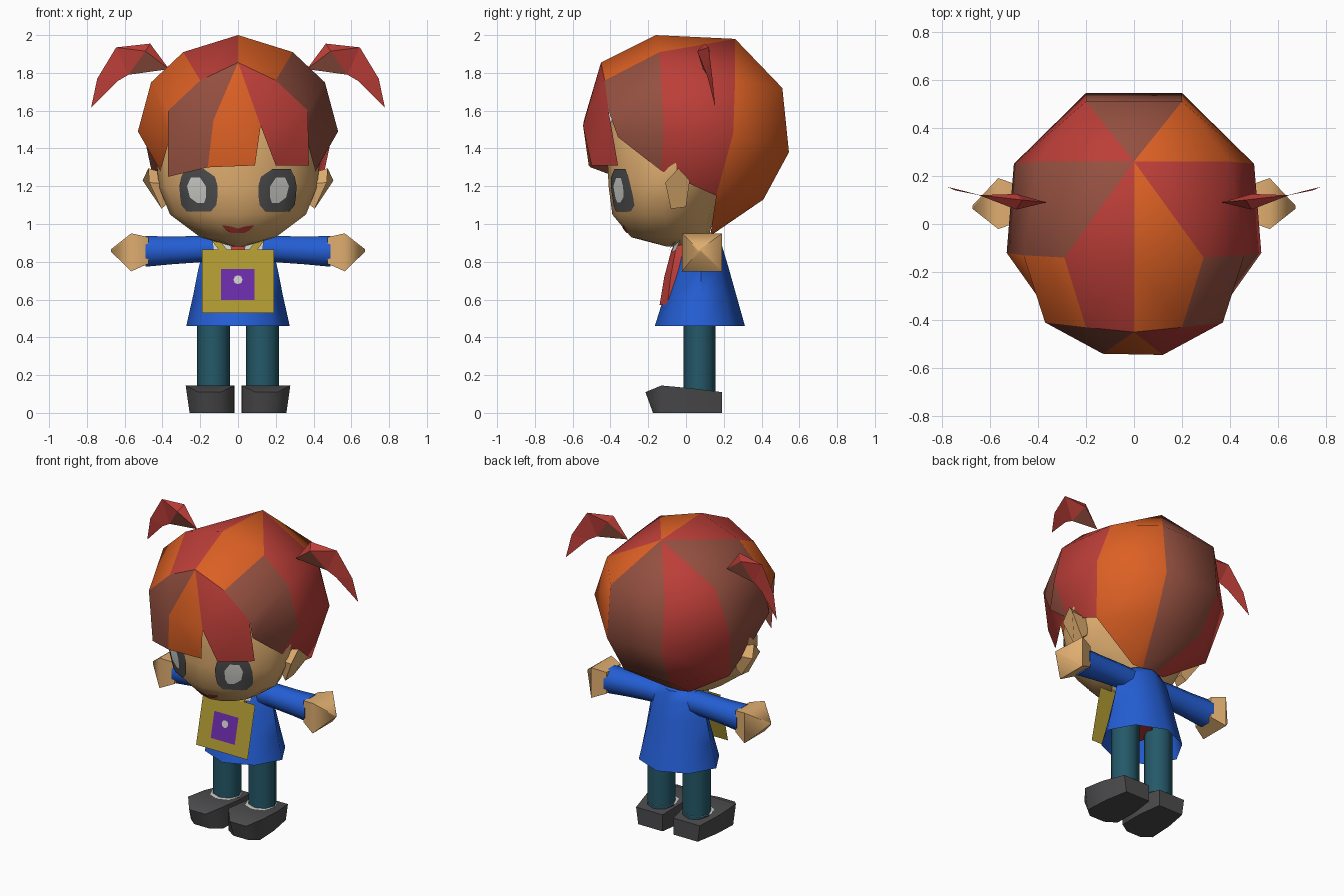
import bpy, bmesh, math
from mathutils import Vector
from mathutils.bvhtree import BVHTree

if "Cube" in bpy.data.objects:
    bpy.data.objects.remove(bpy.data.objects["Cube"])


def material(name, rgb):
    m = bpy.data.materials.new(name)
    m.diffuse_color = [(c / 255 / 12.92 if c < 11 else ((c / 255 + .055) / 1.055) ** 2.4) for c in rgb] + [1]
    m.use_nodes = True
    m.node_tree.nodes["Principled BSDF"].inputs["Base Color"].default_value = m.diffuse_color
    return m


ORANGE = material("orange hair", (220, 96, 36))
RED = material("red hair", (188, 62, 56))
BROWN = material("brown hair", (148, 80, 64))
SKIN = material("skin", (224, 174, 112))
BLUE = material("blue coat", (36, 94, 212))
GOLD = material("gold board", (174, 152, 50))
PURPLE = material("purple panel", (106, 44, 168))
TEAL = material("teal trousers", (36, 88, 104))
DARK = material("dark grey", (76, 76, 78))
LIGHT = material("light grey", (205, 205, 200))


def build(name, faces, mats, smooth=0, front=False):
    """faces: list of (material slot, corner points); shared corners are welded."""
    bm = bmesh.new()
    for slot, pts in faces:
        f = bm.faces.new([bm.verts.new(p) for p in pts])
        f.material_index = slot
    bmesh.ops.remove_doubles(bm, verts=bm.verts, dist=0.0005)
    bmesh.ops.recalc_face_normals(bm, faces=bm.faces)
    if front and sum(f.normal.y * f.calc_area() for f in bm.faces) > 0:
        bmesh.ops.reverse_faces(bm, faces=bm.faces)
    me = bpy.data.meshes.new(name)
    bm.to_mesh(me)
    bm.free()
    ob = bpy.data.objects.new(name, me)
    bpy.context.collection.objects.link(ob)
    for m in mats:
        me.materials.append(m)
    if smooth:
        bpy.context.view_layer.objects.active = ob
        ob.select_set(True)
        bpy.ops.object.shade_smooth_by_angle(angle=math.radians(smooth))
        ob.select_set(False)
    return ob


def loft(name, rings, mat, smooth=0, caps=(True, True)):
    faces = []
    for a, b in zip(rings, rings[1:]):
        n = len(a)
        faces += [(0, [a[i], a[(i + 1) % n], b[(i + 1) % n], b[i]]) for i in range(n)]
    faces += [(0, r) for r, c in ((rings[0], caps[0]), (rings[-1], caps[1])) if c]
    return build(name, faces, [mat], smooth)


def oval(cx, cy, z, rx, ry, n=12, power=2.0):
    pts = []
    for i in range(n):
        a = 2 * math.pi * i / n
        c, s = math.cos(a), math.sin(a)
        k = (abs(c) ** power + abs(s) ** power) ** (-1 / power)
        pts.append((cx + rx * c * k, cy + ry * s * k, z))
    return pts


def flip(pts, s):
    return [(x * s, y, z) for x, y, z in pts]


# Head: z, half width, front y, back y
head = loft("head", [oval(0, (f + b) / 2, z, w, (b - f) / 2, 16, 1.85) for z, w, f, b in (
    (.88, .03, -.10, .10), (.93, .20, -.29, .12), (1.05, .36, -.39, .15), (1.2, .42, -.41, .24),
    (1.32, .43, -.415, .30), (1.5, .41, -.415, .34), (1.68, .30, -.34, .28))], SKIN, 60)
loft("neck", [oval(0, .05, z, .08, .08, 8) for z in (.84, .93)], SKIN, 40)

# Painted face details laid on the head surface
surface = BVHTree.FromPolygons([v.co for v in head.data.vertices], [p.vertices for p in head.data.polygons])


def on_face(x, z, lift):
    hit = surface.ray_cast(Vector((x, -2, z)), Vector((0, 1, 0)))
    return (x, hit[0].y - lift, z)


def decal(name, rows, mat, lift, s=1):
    n, faces = 6, []
    grid = [[on_face(s * (a + (b - a) * i / n), z, lift) for i in range(n + 1)] for z, a, b in rows]
    for lo, hi in zip(grid, grid[1:]):
        faces += [(0, [lo[i], lo[i + 1], hi[i + 1], hi[i]]) for i in range(n)]
    build(name, faces, [mat], 40, True)


for s, side in ((-1, "left"), (1, "right")):
    decal(side + "_eye", [(1.065, .145, .27), (1.10, .115, .30), (1.15, .108, .307), (1.2, .108, .31),
                          (1.25, .122, .30), (1.29, .18, .28)], DARK, .008, s)
    decal(side + "_eye_shine", [(1.11, .18, .215), (1.14, .17, .255), (1.2, .17, .27), (1.245, .2, .25)], LIGHT, .014, s)
    decal(side + "_mouth", [(.952, 0, .035), (.965, 0, .06), (.975, 0, .07), (.985, .03, .08), (.992, .07, .085)],
          RED, .006, s)

    # Ears
    rim = [(.47, -.11, 1.22), (.475, -.04, 1.295), (.505, .02, 1.23), (.41, .0, 1.09), (.405, -.08, 1.08)]
    base = [(.37, y * .8, 1.19 + (z - 1.19) * .7) for x, y, z in rim]
    loft(side + "_ear", [flip(base, s), flip(rim, s)], SKIN, 30)

    # Side ponytail: thin folded tuft, its root brown underneath
    p = [(.365, .09, 1.82), (.465, .10, 1.955), (.645, .12, 1.935), (.745, .14, 1.77),
         (.778, .155, 1.615), (.64, .12, 1.755), (.58, .11, 1.79)]
    tuft = []
    for m in ((.49, .06, 1.915), (.49, .125, 1.915)):
        tuft += [(0, [p[0], p[1], m]), (1, [p[0], m, p[6]]), (0, [p[1], p[2], m]), (0, [p[2], p[6], m]),
                 (0, [p[2], p[3], p[5], p[6]]), (0, [p[3], p[4], p[5]])]
    build(side + "_ponytail", [(c, flip(f, s)) for c, f in tuft], [RED, BROWN])

# Hair cap: panels run from the crown, each panel one colour
CROWN, C0, C1 = (0, .26, 1.98), (0, -.16, 2.0), (0, -.45, 1.855)
B = [(.2, .51, 1.72), (.2, .545, 1.38), (.17, .41, 1.13), (.05, .14, .945)]
S = [(.40, .26, 1.76), (.5, .25, 1.48), (.43, .16, 1.15), (.12, .13, .95)]
F = [(.29, -.14, 1.91), (.46, -.13, 1.75), (.53, -.12, 1.49), (.41, -.13, 1.28)]
G = [(.2, -.43, 1.76), (.37, -.41, 1.60), (.36, -.36, 1.46)]
hair = []
for s, (back, side, brow, top) in ((1, (0, 1, 2, 0)), (-1, (1, 2, 0, 1))):
    panels = [(back, [CROWN, B[0], S[0]])]
    panels += [(back, [B[i], B[i + 1], S[i + 1], S[i]]) for i in range(3)]
    panels += [(side, [CROWN, S[0], F[0]]), (side, [S[0], F[1], F[0]]),
               (side, [S[0], S[1], F[2], F[1]]), (side, [S[1], S[2], F[3], F[2]])]
    panels += [(brow, [F[0], F[1], G[1], G[0]]), (brow, [F[1], F[2], G[2], G[1]]), (brow, [F[2], F[3], G[2]])]
    panels += [(top, [CROWN, F[0], C0]), (top, [C0, F[0], G[0]]), (top, [C0, G[0], C1])]
    hair += [(c, flip(f, s)) for c, f in panels]
L = flip(B, -1)
hair += [(2, [CROWN, L[0], B[0]])] + [(2, [L[i], L[i + 1], B[i + 1], B[i]]) for i in range(3)]
build("hair_cap", hair, [ORANGE, RED, BROWN], 70)

# Fringe of three locks
P, Q, T = (-.13, -.54, 1.55), (.12, -.545, 1.52), (-.16, -.505, 1.30)
g, h = flip(G[:2], -1)
fringe = [(2, [C1, g, P]), (2, [g, h, P]), (2, [h, (-.37, -.37, 1.25), T, P]),
          (0, [C1, P, Q]), (0, [P, T, (.09, -.515, 1.31), Q]),
          (1, [C1, Q, G[0]]), (1, [G[0], Q, G[1]]),
          (1, [G[1], Q, (.2, -.5, 1.31), (.375, -.36, 1.31)])]
build("fringe", fringe, [ORANGE, RED, BROWN], 70, True)

# Coat: z, half width, front y, back y
loft("coat", [oval(0, (f + b) / 2, z, w, (b - f) / 2, 8, 1.75) for z, w, f, b in (
    (.46, .274, -.165, .312), (.62, .238, -.115, .267), (.77, .208, -.065, .225),
    (.88, .18, -.03, .192), (.94, .13, -.01, .17))], BLUE, 60, (False, True))

for s, side in ((-1, "left"), (1, "right")):
    # Sleeve and hand: x, y centre, z centre, depth, height
    def section(n, x, y, z, d, k):
        return [(s * x, y + d * math.cos(a), z + k * math.sin(a))
                for a in (2 * math.pi * (i + .5) / n for i in range(n))]
    loft(side + "_sleeve", [section(8, *r) for r in (
        (.08, .08, .865, .08, .075), (.2, .085, .867, .075, .075), (.36, .085, .86, .08, .08),
        (.49, .085, .855, .09, .088))], BLUE, 50)
    loft(side + "_hand", [section(4, *r) for r in (
        (.475, .085, .86, .105, .10), (.565, .085, .85, .15, .142), (.672, .07, .86, .01, .01))], SKIN, 60)

    # Leg, sock and shoe
    loft(side + "_leg", [oval(s * .13, .072, z, .088, .084, 8) for z in (.11, .6)], TEAL, 50)
    build(side + "_sock", [(0, oval(s * .13, .06, .136, .10, .10, 8))], [LIGHT])
    shoe = []
    for y, x0, x1, zt in ((-.215, .09, .21, .11), (-.13, .02, .277, .145), (.03, .018, .268, .13), (.19, .04, .235, .11)):
        m = .08 * (x1 - x0)
        shoe.append(flip([(x0, y, 0), (x0, y, zt), (x1, y, zt), (x1 - m, y, 0)], s))
    shoe[0] = [(x, y + (.04 if z == 0 else 0), z) for x, y, z in shoe[0]]
    loft(side + "_shoe", shoe, DARK, 50)

    # Collar flap and neck strap
    build(side + "_collar", [(0, flip([(.03, -.078, .85), (.13, -.055, .86), (.14, -.025, .93), (.05, -.04, .94)], s))],
          [LIGHT], 0, True)
    build(side + "_strap", [(0, flip([(.055, -.093, .86), (.10, -.093, .86), (.155, -.035, .935), (.115, -.045, .935)], s))],
          [GOLD], 0, True)

# Shirt front bulging from the coat opening
loft("shirt", [oval(0, .0, z, w, -f, 8) for z, w, f in (
    (.57, .10, -.14), (.72, .11, -.115), (.86, .08, -.078), (.93, .05, -.045))], RED, 40)


# Hanging board with an inset panel and a dot, leaning with the coat
def lean(x, z, lift=0):
    return (x, -.09 - (.865 - z) * .24 - lift, z)


def plate(x0, x1, z0, z1, lift):
    return [lean(x0, z0, lift), lean(x1, z0, lift), lean(x1, z1, lift), lean(x0, z1, lift)]


build("board", [(0, plate(-.19, .19, .53, .865, 0))], [GOLD], 0, True)
build("board_panel", [(0, plate(-.09, .087, .598, .763, .005))], [PURPLE], 0, True)
build("board_dot", [(0, [lean(.024 * math.cos(a), .705 + .024 * math.sin(a), .009)
                         for a in (math.pi * i / 4 for i in range(8))])], [LIGHT], 0, True)
